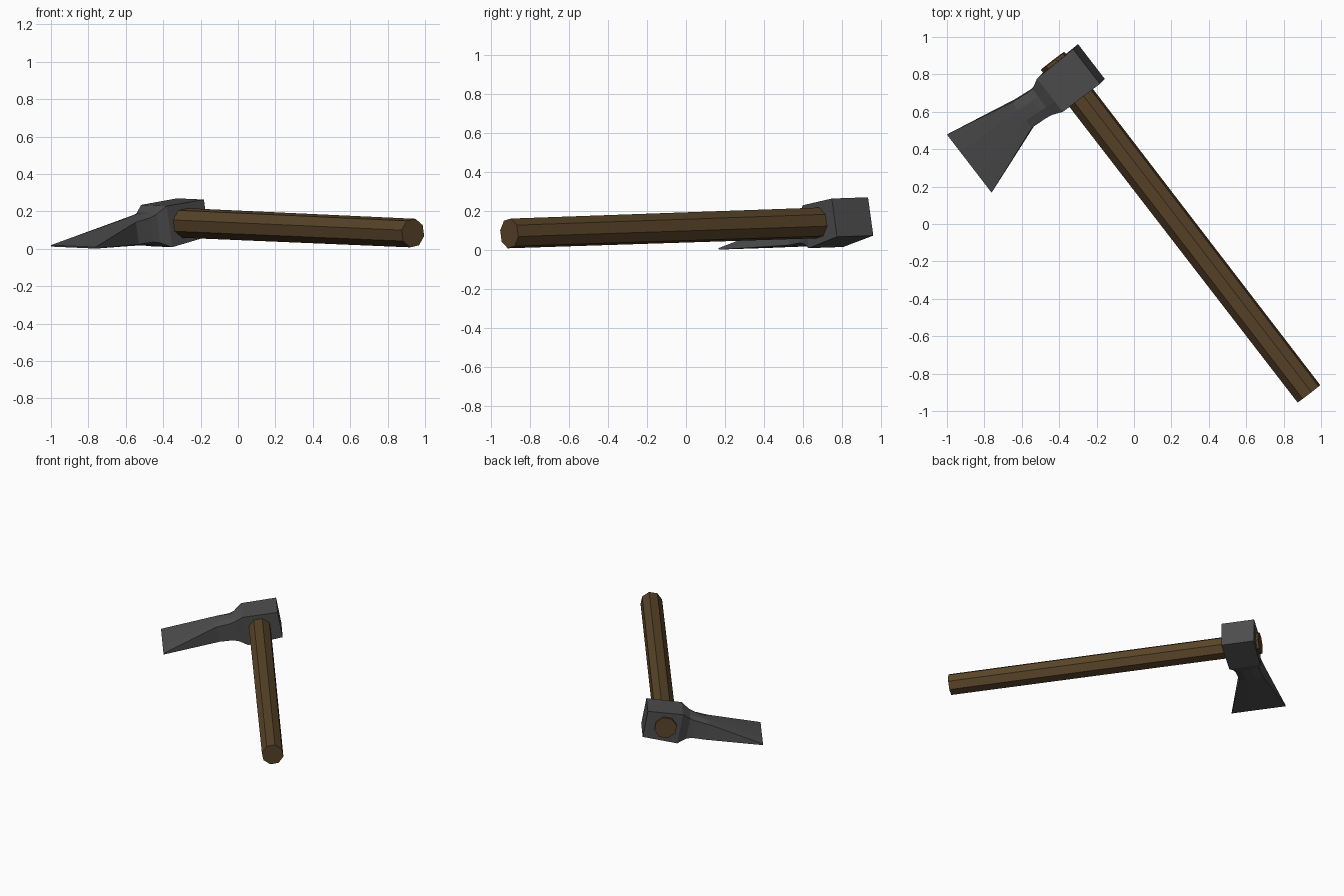
import bpy, bmesh, math
from mathutils import Matrix, Vector

if "Cube" in bpy.data.objects:
    bpy.data.objects.remove(bpy.data.objects["Cube"])

# Local frame: x along handle towards head, y towards blade, z across cheeks
TILT = math.radians(10.7)
U = Vector((-0.61, 0.7925, 0.027)).normalized()
V = Vector((-0.7925 * math.cos(TILT), -0.61 * math.cos(TILT), -math.sin(TILT)))
V = (V - U * V.dot(U)).normalized()
W = U.cross(V)
FRAME = Matrix((U, V, W)).transposed().to_4x4()
FRAME.translation = (0.935, -0.9075, 0.084)


def material(name, color):
    m = bpy.data.materials.new(name)
    m.diffuse_color = color
    m.use_nodes = True
    m.node_tree.nodes["Principled BSDF"].inputs["Base Color"].default_value = m.diffuse_color
    return m


def loft(name, rings, mat):
    """Skin closed rings of equal point count and cap both ends."""
    bm = bmesh.new()
    loops = [[bm.verts.new(FRAME @ Vector(p)) for p in r] for r in rings]
    n = len(rings[0])
    for a, b in zip(loops, loops[1:]):
        for i in range(n):
            j = (i + 1) % n
            bm.faces.new((a[i], a[j], b[j], b[i]))
    bm.faces.new(loops[0])
    bm.faces.new(loops[-1])
    bmesh.ops.recalc_face_normals(bm, faces=bm.faces[:])
    me = bpy.data.meshes.new(name)
    bm.to_mesh(me)
    bm.free()
    me.materials.append(mat)
    ob = bpy.data.objects.new(name, me)
    bpy.context.collection.objects.link(ob)
    return ob


# Octagonal wooden handle running through the head
def octagon(x, r):
    return [(x, r * math.cos(a), r * math.sin(a))
            for a in (math.radians(22.5 + 45 * k) for k in range(8))]


wood = material("wood", (0.10, 0.058, 0.022, 1))
loft("handle", [octagon(0.0, 0.078), octagon(2.247, 0.081)], wood)


# Axe head: sections from poll to cutting edge, with a raised neck ridge
def section(y, lo, hi, edge, mid):
    a, b = lo + (hi - lo) * 0.3, lo + (hi - lo) * 0.7
    top = [(lo, y, edge), (a, y, mid), (b, y, mid), (hi, y, edge)]
    return top + [(x, v, -w) for x, v, w in reversed(top)]


steel = material("steel", (0.075, 0.075, 0.077, 1))
profile = [  # y, low x, high x, edge half thickness, middle half thickness
    (-0.146, 1.998, 2.233, 0.100, 0.100),
    (0.105, 2.000, 2.225, 0.112, 0.112),
    (0.165, 2.020, 2.195, 0.078, 0.086),
    (0.205, 2.026, 2.195, 0.066, 0.084),
    (0.300, 2.031, 2.204, 0.060, 0.070),
    (0.700, 1.884, 2.276, 0.004, 0.004),
]
loft("axe_head", [section(*p) for p in profile], steel)
